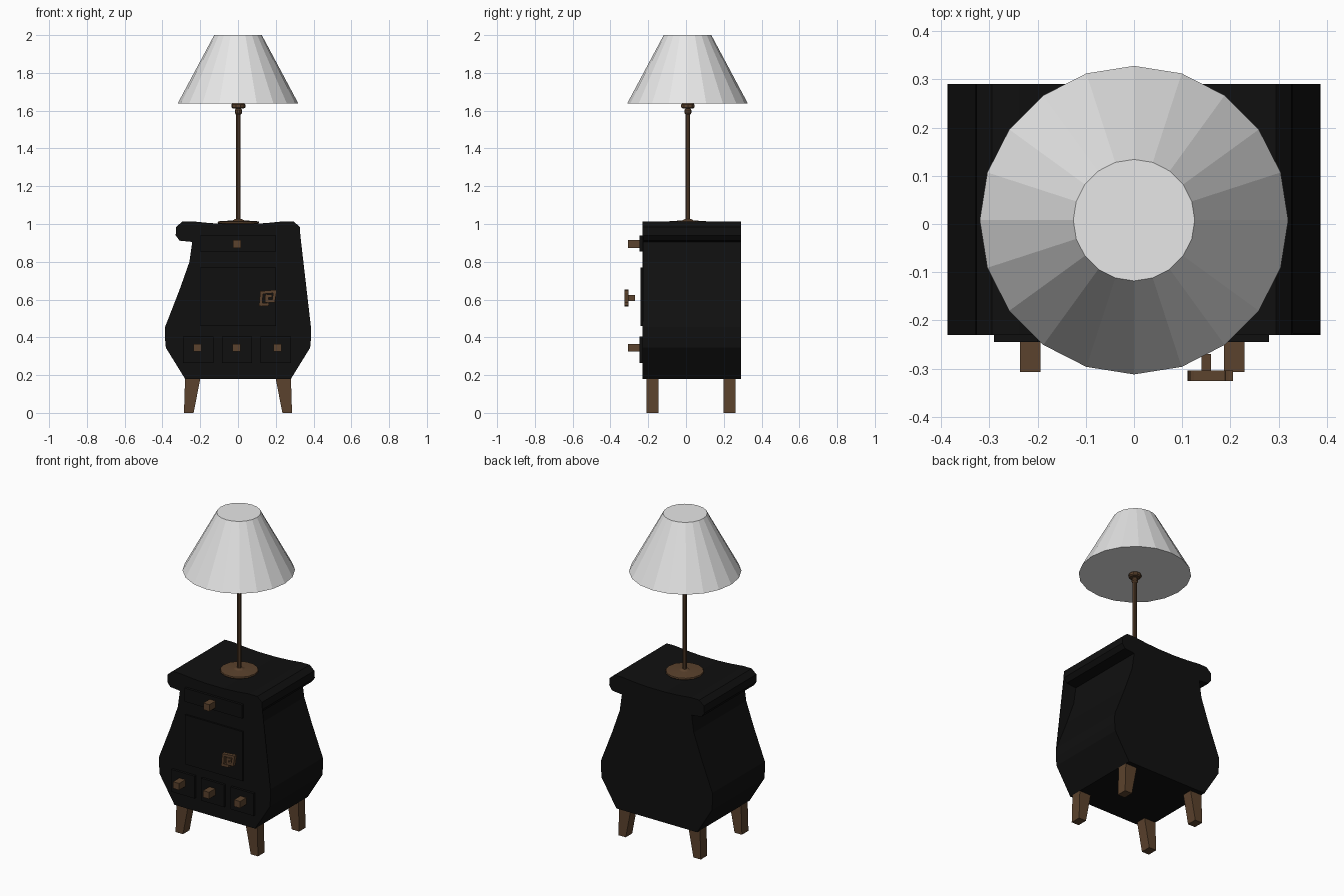
import bpy, bmesh, math
from mathutils import Matrix, Vector

cube = bpy.data.objects.get("Cube")
if cube:
    bpy.data.objects.remove(cube)


def material(name, rgb):
    m = bpy.data.materials.new(name)
    m.diffuse_color = (*rgb, 1)
    m.use_nodes = True
    m.node_tree.nodes["Principled BSDF"].inputs["Base Color"].default_value = (*rgb, 1)
    return m


BLACK = material("black lacquer", (0.005, 0.005, 0.005))
BROWN = material("brown wood", (0.105, 0.055, 0.026))
WHITE = material("white fabric", (0.8, 0.8, 0.8))


def finish(name, bm, mat):
    bmesh.ops.recalc_face_normals(bm, faces=bm.faces)
    me = bpy.data.meshes.new(name)
    bm.to_mesh(me)
    bm.free()
    me.materials.append(mat)
    ob = bpy.data.objects.new(name, me)
    bpy.context.collection.objects.link(ob)
    return ob


def extrude_y(name, outline, y0, y1, mat):
    """Prism from an (x, z) outline, running from y0 to y1."""
    bm = bmesh.new()
    face = bm.faces.new([bm.verts.new((x, y0, z)) for x, z in outline])
    out = bmesh.ops.extrude_face_region(bm, geom=[face])["geom"]
    for v in out:
        if isinstance(v, bmesh.types.BMVert):
            v.co.y = y1
    if not face.is_valid or face not in bm.faces[:]:
        bm.faces.new([v for v in bm.verts if v.co.y == y0])
    return finish(name, bm, mat)


def box(name, x0, x1, y0, y1, z0, z1, mat):
    return extrude_y(name, [(x0, z0), (x1, z0), (x1, z1), (x0, z1)], y0, y1, mat)


def lathe(name, profile, sides, centre, mat):
    """Capped solid of revolution from (radius, z) points."""
    bm = bmesh.new()
    rings = [[bm.verts.new((centre[0] + r * math.cos(2 * math.pi * i / sides),
                            centre[1] + r * math.sin(2 * math.pi * i / sides), z))
              for i in range(sides)] for r, z in profile]
    for a, b in zip(rings, rings[1:]):
        for i in range(sides):
            j = (i + 1) % sides
            bm.faces.new((a[i], a[j], b[j], b[i]))
    bm.faces.new(rings[0])
    bm.faces.new(rings[-1])
    return finish(name, bm, mat)


# Bombe cabinet: half profile mirrored, with rolled lips and a dipped top
FRONT, BACK = -0.23, 0.29
half = [(0.28, 0.18), (0.382, 0.345), (0.387, 0.40), (0.386, 0.455), (0.31, 0.65),
        (0.257, 0.80), (0.242, 0.905), (0.31, 0.912), (0.33, 0.94), (0.327, 0.985),
        (0.295, 1.013), (0.24, 1.014), (0.15, 1.005), (0.06, 1.0)]
extrude_y("cabinet_body", half + [(-x, z) for x, z in reversed(half)], FRONT, BACK, BLACK)

# Flat front wing closing the hollow under the left lip
extrude_y("front_wing", half[3:9], FRONT, FRONT + 0.004, BLACK)

# Drawer fronts and door
box("top_drawer", -0.2, 0.2, -0.245, FRONT + 0.01, 0.855, 0.94, BLACK)
box("door", -0.2, 0.2, -0.24, FRONT + 0.01, 0.46, 0.77, BLACK)
for i, x in enumerate((-0.21, -0.005, 0.2)):
    box(f"bottom_drawer_{i + 1}", x - 0.08, x + 0.08, -0.245, FRONT + 0.01, 0.265, 0.405, BLACK)

# Square drawer knobs
for i, (x, z) in enumerate([(-0.005, 0.895), (-0.215, 0.345), (-0.007, 0.345), (0.208, 0.345)]):
    box(f"drawer_knob_{i + 1}", x - 0.021, x + 0.021, -0.307, -0.24, z - 0.021, z + 0.021, BROWN)

# Square spiral door handle made of short bars on a stem
spiral = [(0.155, 0.575), (0.12, 0.573), (0.125, 0.637), (0.196, 0.643),
          (0.188, 0.592), (0.152, 0.592), (0.154, 0.62), (0.172, 0.62)]
W = 0.008
for i, (a, b) in enumerate(zip(spiral, spiral[1:])):
    a, b = Vector(a), Vector(b)
    d = (b - a).normalized() * W
    n = Vector((-d.y, d.x))
    corners = [a - d - n, b + d - n, b + d + n, a - d + n]
    extrude_y(f"door_handle_bar_{i + 1}", [tuple(c) for c in corners], -0.326, -0.304, BROWN)
box("door_handle_stem", 0.14, 0.16, -0.306, -0.27, 0.592, 0.625, BROWN)

# Splayed, tapered legs
for side, s in (("left", 1), ("right", -1)):
    for end, y0, y1 in (("front", -0.21, -0.145), ("back", 0.198, 0.262)):
        outline = [(0.198, 0.19), (0.28, 0.19), (0.286, 0.0), (0.235, 0.0)]
        extrude_y(f"{end}_{side}_leg", [(s * x, z) for x, z in outline], y0, y1, BROWN)

# Table lamp
C = (0.002, 0.01)
lathe("lamp_base", [(0.1, 0.998), (0.11, 1.006), (0.108, 1.014), (0.03, 1.019), (0.018, 1.026)],
      14, C, BROWN)
lathe("lamp_pole", [(0.0125, 1.015), (0.0125, 1.62)], 10, C, BROWN)
lathe("lamp_collar", [(0.012, 1.578), (0.019, 1.587), (0.019, 1.604), (0.012, 1.613)], 10, C, BROWN)
lathe("lamp_socket", [(0.03, 1.612), (0.037, 1.618), (0.037, 1.632), (0.03, 1.64)], 10, C, BROWN)
lathe("lamp_shade", [(0.32, 1.637), (0.126, 2.0)], 20, (0, 0.008), WHITE)
